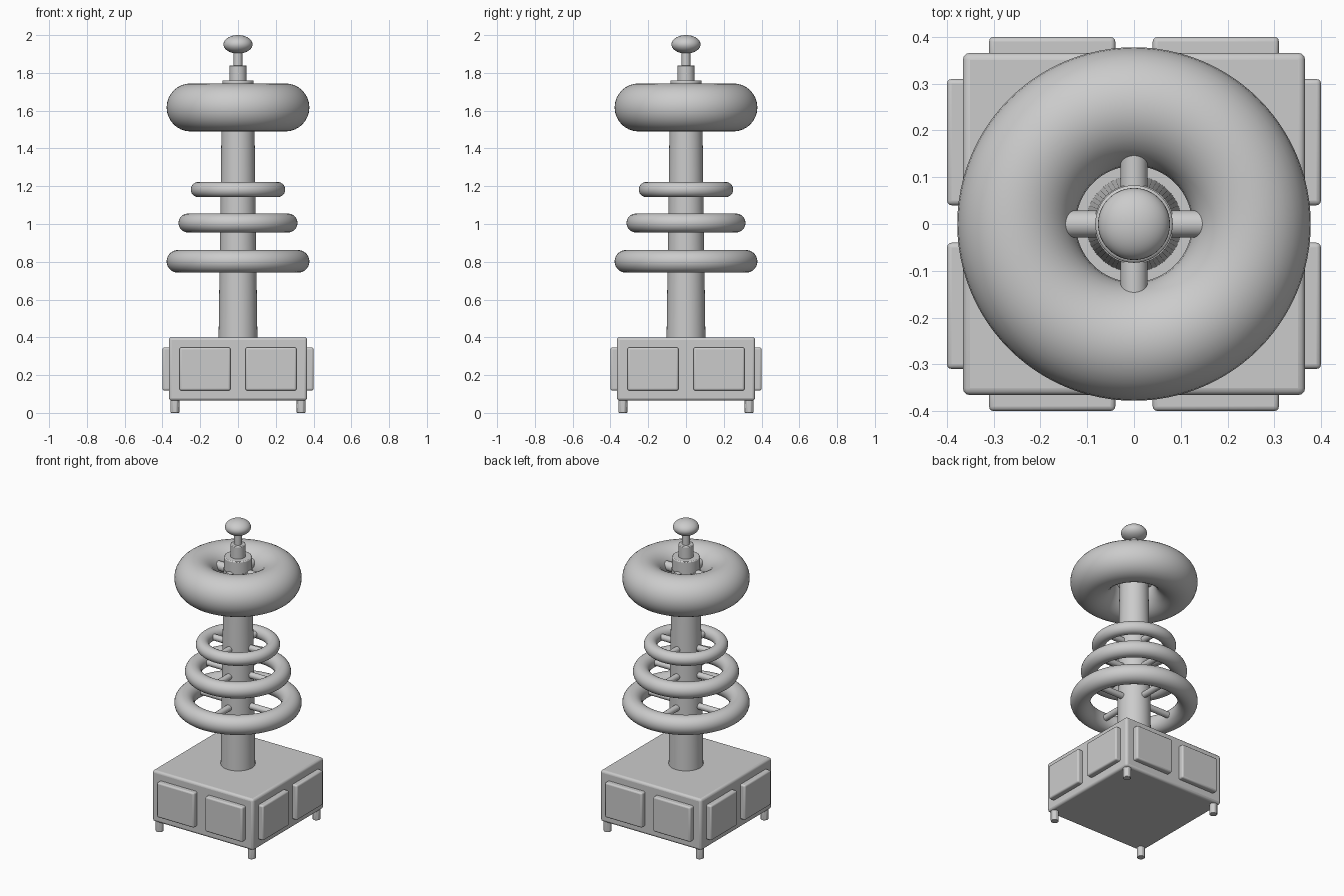
import bpy, math
from math import pi, cos, sin

if "Cube" in bpy.data.objects:
    bpy.data.objects.remove(bpy.data.objects["Cube"])


def finish(ob, name, bevel=0.0, segs=3, angle=40):
    ob.name = name
    if bevel:
        m = ob.modifiers.new("Bevel", 'BEVEL')
        m.width = bevel
        m.segments = segs
    bpy.ops.object.shade_smooth_by_angle(angle=math.radians(angle))
    return ob


def box(name, loc, size, bevel):
    bpy.ops.mesh.primitive_cube_add(size=1, location=loc)
    ob = bpy.context.object
    ob.scale = size
    bpy.ops.object.transform_apply(location=False, rotation=False, scale=True)
    return finish(ob, name, bevel)


def cone(name, r1, r2, z0, z1, xy=(0, 0), sides=48, bevel=0.0, rot=0.0):
    bpy.ops.mesh.primitive_cone_add(vertices=sides, radius1=r1, radius2=r2, depth=z1 - z0,
                                    location=(xy[0], xy[1], (z0 + z1) / 2), rotation=(0, 0, rot))
    return finish(bpy.context.object, name, bevel, 2)


def ring(name, outer, minor, z):
    bpy.ops.mesh.primitive_torus_add(major_radius=outer - minor, minor_radius=minor,
                                     major_segments=96, minor_segments=32, location=(0, 0, z))
    return finish(bpy.context.object, name, angle=60)


def spokes(name, r, z, reach):
    # four round struts from the column out to a ring
    for i in range(4):
        a = i * pi / 2
        start = 0.06
        mid = (start + reach) / 2
        bpy.ops.mesh.primitive_cylinder_add(vertices=24, radius=r, depth=reach - start,
                                            location=(mid * cos(a), mid * sin(a), z),
                                            rotation=(0, pi / 2, a))
        finish(bpy.context.object, f"{name}_{i + 1}")


# base cabinet
box("base_cabinet", (0, 0, 0.2325), (0.732, 0.732, 0.335), 0.015)

# two raised panels on each side
for i in range(4):
    a = i * pi / 2
    for s in (-1, 1):
        u, v = s * 0.175, 0.37
        p = box("side_panel", (u * cos(a) - v * sin(a), u * sin(a) + v * cos(a), 0.2325),
                (0.27, 0.06, 0.228), 0.01)
        p.rotation_euler[2] = a

# feet
for sx in (-1, 1):
    for sy in (-1, 1):
        cone("foot", 0.025, 0.025, 0, 0.08, (sx * 0.334, sy * 0.334), 8, 0.003, pi / 8)

# tapered column
cone("column", 0.103, 0.085, 0.38, 1.68, sides=64)

# three stacked coil rings with struts
for n, (outer, minor, z) in enumerate([(0.378, 0.06, 0.802), (0.315, 0.05, 1.005), (0.25, 0.04, 1.182)]):
    ring(f"coil_ring_{n + 1}", outer, minor, z)
    spokes(f"coil_strut_{n + 1}", 0.02, z, outer - minor)

# top toroid with struts
ring("top_toroid", 0.378, 0.127, 1.617)
spokes("toroid_strut", 0.029, 1.66, 0.2)

# cap, collar, rod and flattened ball
cone("top_cap", 0.083, 0.083, 1.66, 1.76, bevel=0.006)
cone("collar", 0.045, 0.045, 1.75, 1.84, bevel=0.004)
cone("rod", 0.023, 0.023, 1.83, 1.93, sides=32)
bpy.ops.mesh.primitive_uv_sphere_add(segments=48, ring_count=24, radius=1, location=(0, 0, 1.951))
ball = bpy.context.object
ball.scale = (0.077, 0.077, 0.049)
bpy.ops.object.transform_apply(location=False, rotation=False, scale=True)
finish(ball, "discharge_ball", angle=60)
